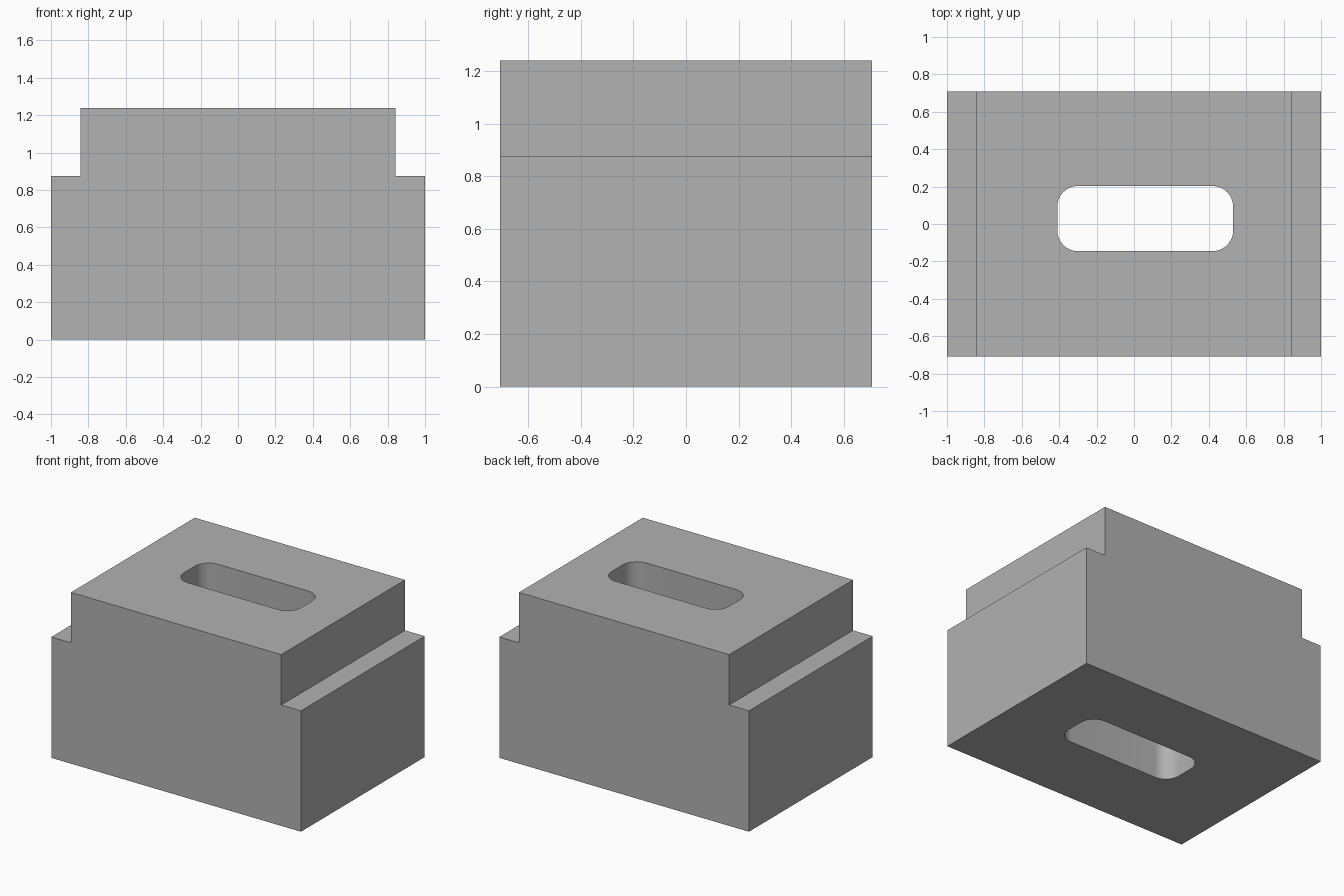
import bpy
import bmesh
import math

cube = bpy.data.objects.get("Cube")
if cube:
    bpy.data.objects.remove(cube, do_unlink=True)

grey = bpy.data.materials.new("plain_grey")
grey.use_nodes = True
colour = (0.445, 0.445, 0.445, 1)
grey.diffuse_color = colour
grey.node_tree.nodes["Principled BSDF"].inputs["Base Color"].default_value = colour


def extrude_profile(name, points, direction):
    """Solid made by sweeping a closed outline along a direction."""
    bm = bmesh.new()
    face = bm.faces.new([bm.verts.new(p) for p in points])
    swept = bmesh.ops.extrude_face_region(bm, geom=[face])["geom"]
    verts = [v for v in swept if isinstance(v, bmesh.types.BMVert)]
    bmesh.ops.translate(bm, verts=verts, vec=direction)
    bmesh.ops.recalc_face_normals(bm, faces=bm.faces)
    mesh = bpy.data.meshes.new(name)
    bm.to_mesh(mesh)
    bm.free()
    mesh.materials.append(grey)
    obj = bpy.data.objects.new(name, mesh)
    bpy.context.collection.objects.link(obj)
    return obj


# Block with a step along each side
depth, height, shoulder, top_half = 1.416, 1.24, 0.875, 0.842
half = [(1, 0), (1, shoulder), (top_half, shoulder), (top_half, height)]
outline = half + [(-x, z) for x, z in reversed(half)]
block = extrude_profile("stepped_block",
                        [(x, -depth / 2, z) for x, z in outline],
                        (0, depth, 0))

# Rounded slot running vertically through the block, slightly off centre
left, right, front, back, radius, steps = -0.41, 0.53, -0.145, 0.203, 0.11, 10
centres = [(right - radius, back - radius), (left + radius, back - radius),
           (left + radius, front + radius), (right - radius, front + radius)]
slot = []
for corner, (cx, cy) in enumerate(centres):
    for i in range(steps + 1):
        a = (corner + i / steps) * math.pi / 2
        slot.append((cx + radius * math.cos(a), cy + radius * math.sin(a), -0.1))
cutter = extrude_profile("slot_cutter", slot, (0, 0, height + 0.2))
cutter.hide_render = True

# Cut the slot, then discard the cutter
cut = block.modifiers.new("slot", "BOOLEAN")
cut.operation = "DIFFERENCE"
cut.solver = "EXACT"
cut.object = cutter
bpy.ops.object.select_all(action="DESELECT")
block.select_set(True)
bpy.context.view_layer.objects.active = block
bpy.ops.object.modifier_apply(modifier=cut.name)
bpy.data.objects.remove(cutter, do_unlink=True)

# Smooth slot corners, crisp block edges
bpy.ops.object.shade_smooth_by_angle(angle=math.radians(30))
